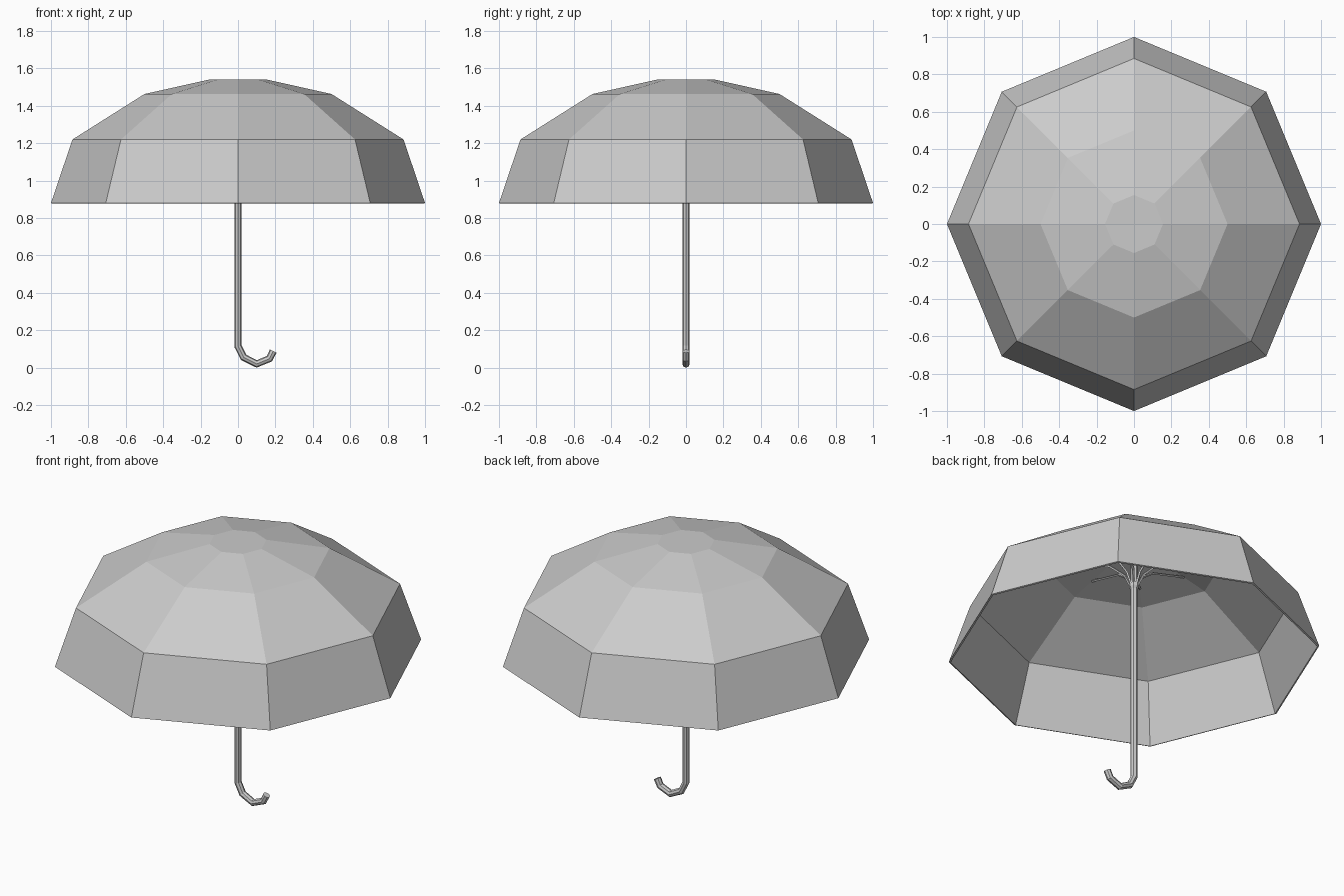
import bpy, bmesh
from math import cos, sin, pi

cube = bpy.data.objects.get("Cube")
if cube:
    bpy.data.objects.remove(cube, do_unlink=True)

SIDES = 8

grey = bpy.data.materials.new("plain grey")
grey.use_nodes = True
grey.diffuse_color = (0.6, 0.6, 0.6, 1)
grey.node_tree.nodes["Principled BSDF"].inputs["Base Color"].default_value = (0.6, 0.6, 0.6, 1)


def add_object(name, data):
    ob = bpy.data.objects.new(name, data)
    bpy.context.collection.objects.link(ob)
    data.materials.append(grey)
    return ob


def lathe(name, profile, cap_start, cap_end):
    """Flat-sided surface of revolution from (radius, height) points."""
    bm = bmesh.new()
    rings = [[bm.verts.new((r * cos(2 * pi * i / SIDES), r * sin(2 * pi * i / SIDES), z))
              for i in range(SIDES)] for r, z in profile]
    for low, high in zip(rings, rings[1:]):
        for i in range(SIDES):
            j = (i + 1) % SIDES
            bm.faces.new((low[i], low[j], high[j], high[i]))
    if cap_start:
        bm.faces.new(rings[0][::-1])
    if cap_end:
        bm.faces.new(rings[-1])
    mesh = bpy.data.meshes.new(name)
    bm.to_mesh(mesh)
    bm.free()
    return add_object(name, mesh)


def tube(name, points, radius, resolution):
    """Faceted tube along a polyline."""
    curve = bpy.data.curves.new(name, "CURVE")
    curve.dimensions = "3D"
    curve.bevel_depth = radius
    curve.bevel_resolution = resolution
    curve.use_fill_caps = True
    spline = curve.splines.new("POLY")
    spline.points.add(len(points) - 1)
    for point, co in zip(spline.points, points):
        point.co = (*co, 1)
    spline.use_smooth = False
    return add_object(name, curve)


# Canopy: thin eight-panel shell
canopy = lathe("canopy", [(1, 0.88), (0.885, 1.22), (0.5, 1.463), (0.155, 1.54)], False, True)
shell = canopy.modifiers.new("thickness", "SOLIDIFY")
shell.thickness = 0.01
shell.offset = -1

# Shaft running down into the hooked handle
tube("shaft_and_handle",
     [(0, 0, 1.53), (0, 0, 0.115), (0.03, 0, 0.055), (0.1, 0, 0.02),
      (0.168, 0, 0.048), (0.188, 0, 0.088)], 0.02, 2)

# Runner collar where the ribs meet the shaft
lathe("runner", [(0.02, 1.28), (0.028, 1.295), (0.028, 1.315), (0.02, 1.32)], True, True)

# Curved ribs fanning out to the canopy seams
for k in range(SIDES):
    a = 2 * pi * k / SIDES
    path = [(0.018, 1.3), (0.05, 1.37), (0.13, 1.43), (0.35, 1.487)]
    tube(f"rib_{k + 1}", [(r * cos(a), r * sin(a), z) for r, z in path], 0.007, 0)
